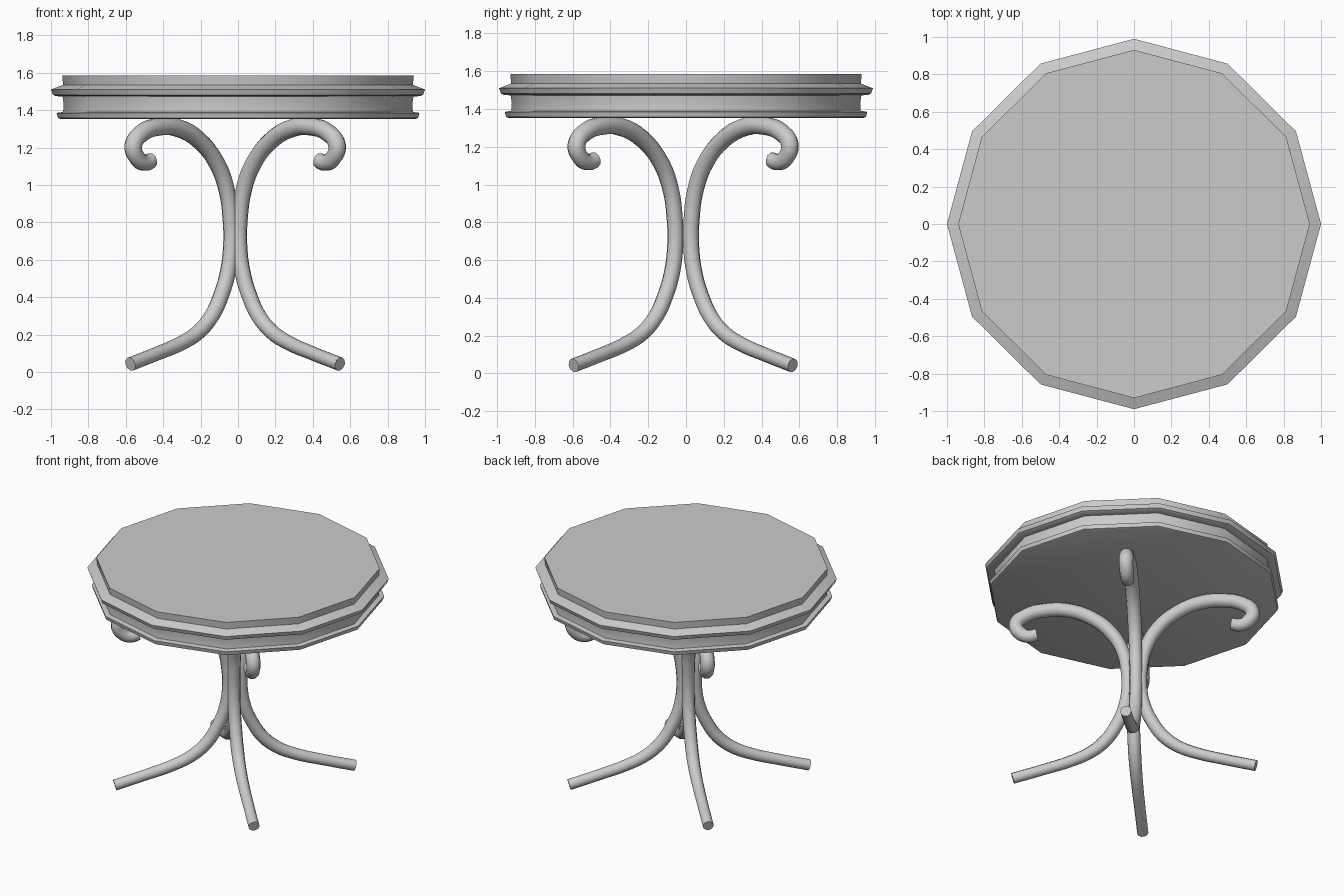
import bpy, bmesh
from math import cos, sin, pi, radians

if "Cube" in bpy.data.objects:
    bpy.data.objects.remove(bpy.data.objects["Cube"])

SIDES = 12


def smooth(ob, angle):
    bpy.ops.object.select_all(action='DESELECT')
    ob.select_set(True)
    bpy.context.view_layer.objects.active = ob
    bpy.ops.object.shade_smooth_by_angle(angle=radians(angle))


# Twelve-sided table top with a moulded edge: (radius, height) from top to bottom
profile = [(0.94, 1.585), (0.935, 1.535), (1.0, 1.51), (0.99, 1.482), (0.975, 1.475),
           (0.938, 1.472), (0.932, 1.43), (0.935, 1.39), (0.97, 1.385), (0.963, 1.358), (0.95, 1.353)]
bm = bmesh.new()
rings = [[bm.verts.new((r * cos(2 * pi * i / SIDES), 0.99 * r * sin(2 * pi * i / SIDES), z))
          for i in range(SIDES)] for r, z in profile]
for a, b in zip(rings, rings[1:]):
    for i in range(SIDES):
        j = (i + 1) % SIDES
        bm.faces.new((a[i], b[i], b[j], a[j]))
bm.faces.new(rings[0])
bm.faces.new(rings[-1][::-1])
bmesh.ops.recalc_face_normals(bm, faces=bm.faces)
mesh = bpy.data.meshes.new("table_top")
bm.to_mesh(mesh)
bm.free()
top = bpy.data.objects.new("table_top", mesh)
bpy.context.collection.objects.link(top)
smooth(top, 35)

# Scrolled leg path: (outward offset, height, tube radius) from foot to curl
path = [(0.56, 0.042, 0.037), (0.42, 0.097, 0.037), (0.28, 0.158, 0.039), (0.195, 0.215, 0.041),
        (0.125, 0.30, 0.043), (0.075, 0.41, 0.043), (0.04, 0.53, 0.043), (0.022, 0.68, 0.043),
        (0.025, 0.82, 0.043), (0.045, 0.97, 0.044), (0.095, 1.11, 0.046), (0.195, 1.24, 0.047),
        (0.31, 1.305, 0.048), (0.41, 1.31, 0.048), (0.495, 1.28, 0.048), (0.545, 1.21, 0.048),
        (0.525, 1.145, 0.046), (0.485, 1.118, 0.044), (0.447, 1.13, 0.042)]


def leg(name, sx, sy):
    cu = bpy.data.curves.new(name, 'CURVE')
    cu.dimensions = '3D'
    cu.bevel_depth = 1.0
    cu.bevel_resolution = 3
    cu.resolution_u = 4
    cu.use_fill_caps = True
    sp = cu.splines.new('BEZIER')
    sp.bezier_points.add(len(path) - 1)
    for p, (d, z, r) in zip(sp.bezier_points, path):
        p.co = (-0.015 + sx * d, -0.015 + sy * (d + 0.02), z)
        p.radius = r
        p.handle_left_type = p.handle_right_type = 'AUTO'
    ob = bpy.data.objects.new(name, cu)
    bpy.context.collection.objects.link(ob)
    bpy.ops.object.select_all(action='DESELECT')
    ob.select_set(True)
    bpy.context.view_layer.objects.active = ob
    bpy.ops.object.convert(target='MESH')
    smooth(bpy.context.view_layer.objects.active, 50)


# Four legs on the diagonals
for sx, side in ((-1, "left"), (1, "right")):
    for sy, end in ((-1, "front"), (1, "back")):
        leg(f"{end}_{side}_leg", sx, sy)
